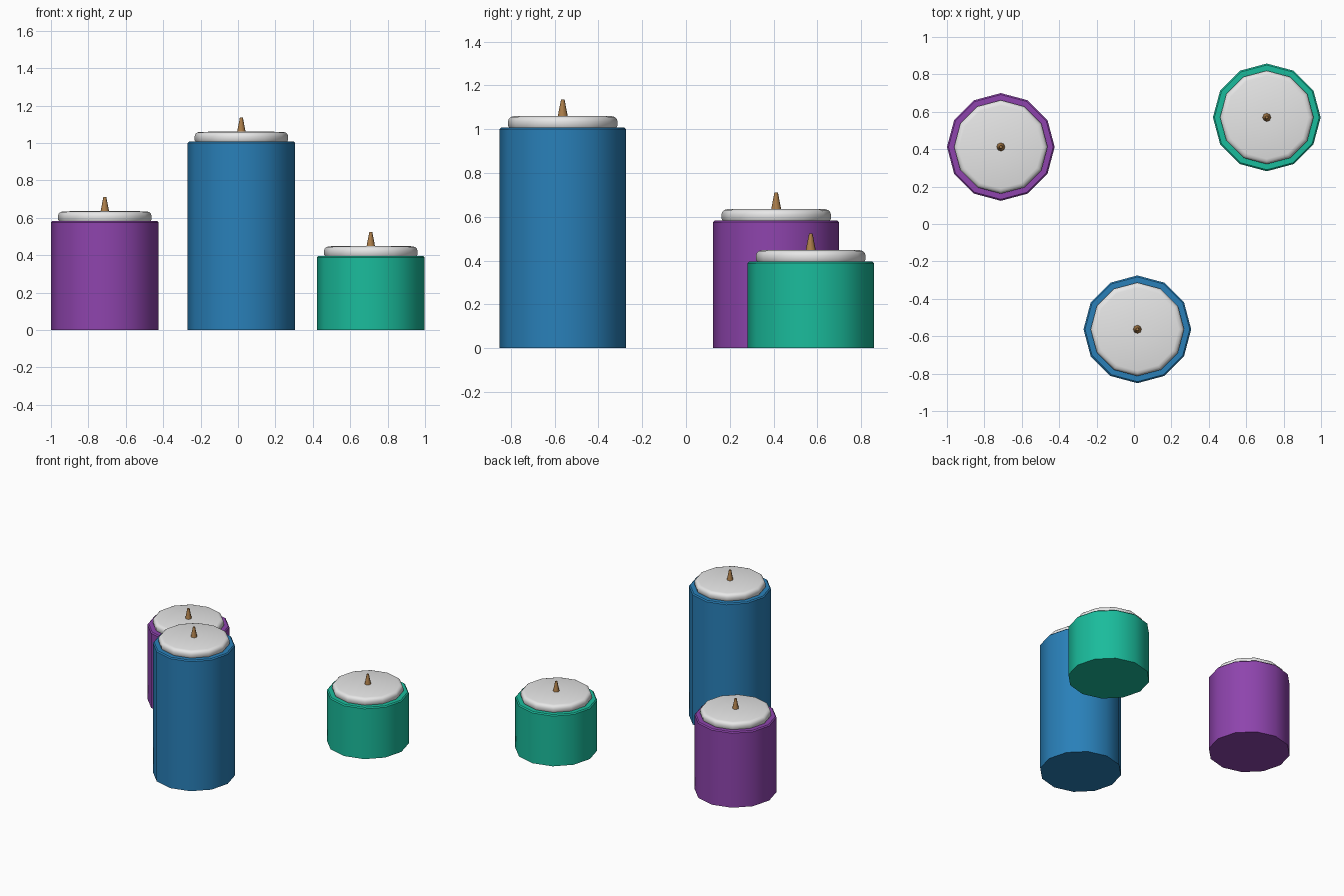
import bpy, bmesh, math

if "Cube" in bpy.data.objects:
    bpy.data.objects.remove(bpy.data.objects["Cube"])


def material(name, rgb):
    def lin(c):
        c /= 255
        return c / 12.92 if c <= 0.04045 else ((c + 0.055) / 1.055) ** 2.4
    m = bpy.data.materials.new(name)
    m.diffuse_color = (*[lin(c) for c in rgb], 1)
    m.use_nodes = True
    m.node_tree.nodes["Principled BSDF"].inputs["Base Color"].default_value = m.diffuse_color
    return m


def lathe(name, profile, sides, loc, mat, angle=40):
    """Revolve (radius, z) points around z, capping both ends."""
    bm = bmesh.new()
    rings = [[bm.verts.new((r * math.cos(2 * math.pi * i / sides),
                            r * math.sin(2 * math.pi * i / sides), z))
              for i in range(sides)] for r, z in profile]
    for a, b in zip(rings, rings[1:]):
        for i in range(sides):
            j = (i + 1) % sides
            bm.faces.new((a[i], a[j], b[j], b[i]))
    bm.faces.new(rings[0][::-1])
    bm.faces.new(rings[-1])
    me = bpy.data.meshes.new(name)
    bm.to_mesh(me)
    bm.free()
    me.materials.append(mat)
    ob = bpy.data.objects.new(name, me)
    ob.location = loc
    bpy.context.collection.objects.link(ob)
    bpy.ops.object.select_all(action='DESELECT')
    ob.select_set(True)
    bpy.context.view_layer.objects.active = ob
    bpy.ops.object.shade_smooth_by_angle(angle=math.radians(angle))
    return ob


wax_mat = material("white wax", (238, 238, 238))
wick_mat = material("brown wick", (172, 126, 74))

# colour, rgb, x, y, body height
candles = [
    ("purple", (142, 68, 173), -0.712, 0.412, 0.583),
    ("blue", (41, 128, 185), 0.018, -0.563, 1.008),
    ("green", (26, 188, 156), 0.71, 0.57, 0.396),
]

for colour, rgb, x, y, h in candles:
    mat = material(colour, rgb)
    # twelve-sided body with a slightly softened top edge
    lathe(colour + "_body", [(0.288, 0), (0.288, h - 0.008), (0.280, h), (0.24, h)],
          12, (x, y, 0), mat)
    # rounded wax cap
    lathe(colour + "_wax", [(0.243, -0.004), (0.25, 0.008), (0.25, 0.028), (0.246, 0.04),
                            (0.237, 0.048), (0.222, 0.052), (0.02, 0.053)],
          12, (x, y, h), wax_mat)
    # tapered wick
    lathe(colour + "_wick", [(0.024, 0.045), (0.008, 0.128)],
          8, (x, y, h), wick_mat, 50)
